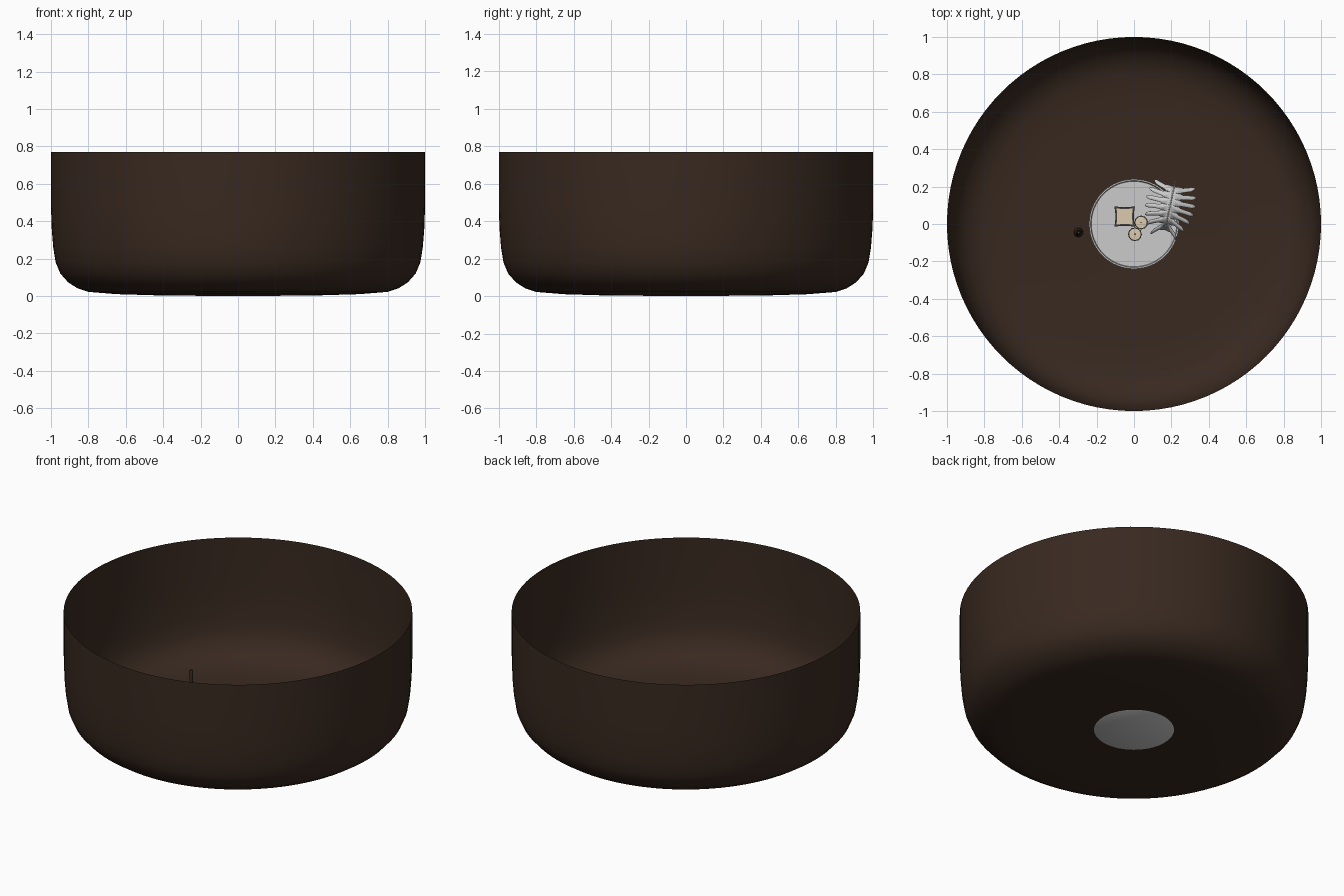
import bpy, bmesh, math
from mathutils import Vector

if "Cube" in bpy.data.objects:
    bpy.data.objects.remove(bpy.data.objects["Cube"])


def material(name, rgb):
    m = bpy.data.materials.new(name)
    m.diffuse_color = (*rgb, 1)
    m.use_nodes = True
    m.node_tree.nodes["Principled BSDF"].inputs["Base Color"].default_value = m.diffuse_color
    return m


BROWN = material("dark_brown", (0.04, 0.022, 0.014))
WAX = material("cream_wax", (0.72, 0.60, 0.42))
DARK = material("dark_metal", (0.06, 0.05, 0.045))


def make_object(name, verts, faces, mat=None, angle=35):
    me = bpy.data.meshes.new(name)
    me.from_pydata(verts, [], faces)
    bm = bmesh.new()
    bm.from_mesh(me)
    bmesh.ops.remove_doubles(bm, verts=bm.verts, dist=1e-5)
    bmesh.ops.recalc_face_normals(bm, faces=bm.faces)
    bm.to_mesh(me)
    bm.free()
    ob = bpy.data.objects.new(name, me)
    bpy.context.collection.objects.link(ob)
    if mat:
        me.materials.append(mat)
    bpy.ops.object.select_all(action='DESELECT')
    ob.select_set(True)
    bpy.context.view_layer.objects.active = ob
    bpy.ops.object.shade_smooth_by_angle(angle=math.radians(angle))
    return ob


def lathe(name, profile, seg, at=(0, 0), mat=None, wave=0, lobes=0):
    """Spin (radius, z) points about a vertical axis; wave gives fluted sides."""
    verts, faces = [], []
    for r, z in profile:
        for i in range(seg):
            a = 2 * math.pi * i / seg
            rr = r * (1 + wave * math.cos(lobes * a))
            verts.append((at[0] + rr * math.cos(a), at[1] + rr * math.sin(a), z))
    for j in range(len(profile) - 1):
        for i in range(seg):
            k = (i + 1) % seg
            faces.append((j * seg + i, j * seg + k, (j + 1) * seg + k, (j + 1) * seg + i))
    for ring in (0, len(profile) - 1):
        if 0 < profile[ring][0] and name != "drum_shell":
            faces.append([ring * seg + i for i in range(seg)])
    return make_object(name, verts, faces, mat)


# Large thin-walled drum, open at the top
lathe("drum_shell", [(0.075, 0.001), (0.45, 0.004), (0.65, 0.01), (0.80, 0.022),
                     (0.86, 0.042), (0.91, 0.075), (0.95, 0.12), (0.975, 0.18),
                     (0.988, 0.26), (0.996, 0.36), (1.0, 0.48), (1.0, 0.77)], 96, mat=BROWN)

# Round tray with a small raised lip
lathe("tray", [(0.0, 0.0), (0.225, 0.0), (0.237, 0.006), (0.24, 0.03),
               (0.232, 0.03), (0.228, 0.014), (0.0, 0.014)], 64)


# Square candle: holder with pinched sides and a cream wax top
def pinched_square(name, half, z0, z1, at, mat):
    n, ring = 8, []
    for side in range(4):
        a = side * math.pi / 2
        for i in range(n):
            t = i / n
            x, y = half * (1 - 0.10 * math.sin(math.pi * t)), half * (2 * t - 1)
            ring.append((at[0] + x * math.cos(a) - y * math.sin(a),
                         at[1] + x * math.sin(a) + y * math.cos(a)))
    m = len(ring)
    verts = [(x, y, z) for z in (z0, z1) for x, y in ring]
    faces = [(i, (i + 1) % m, m + (i + 1) % m, m + i) for i in range(m)]
    faces += [list(range(m)), list(range(m, 2 * m))]
    return make_object(name, verts, faces, mat)


pinched_square("square_candle_holder", 0.055, 0.014, 0.08, (-0.05, 0.04), DARK)
pinched_square("square_candle_wax", 0.044, 0.07, 0.083, (-0.05, 0.04), WAX)

# Two small fluted round candles with wicks
for tag, at in (("a", (0.038, 0.008)), ("b", (0.005, -0.055))):
    lathe("round_candle_holder_" + tag, [(0.0, 0.014), (0.033, 0.014), (0.036, 0.055), (0.0, 0.055)],
          48, at, DARK, 0.04, 12)
    lathe("round_candle_wax_" + tag, [(0.0, 0.05), (0.030, 0.05), (0.030, 0.058), (0.0, 0.060)],
          32, at, WAX)
    lathe("wick_" + tag, [(0.004, 0.055), (0.003, 0.072)], 8, at, DARK)

# Slender bottle-like candlestick beside the tray
lathe("candlestick", [(0.0, 0.004), (0.025, 0.004), (0.025, 0.02), (0.017, 0.05), (0.014, 0.2),
                      (0.010, 0.27), (0.012, 0.325), (0.008, 0.335), (0.0, 0.32)],
      24, (-0.297, -0.045), BROWN)

# Split leaf: curved lobes either side of a midrib
base, tip = Vector((0.215, 0.20)), Vector((0.165, -0.03))
axis = tip - base
side = Vector((-axis.y, axis.x)).normalized()
verts, faces = [], []


def leaf_z(t, w):
    return 0.05 + 0.04 * math.sin(math.pi * t) - 1.2 * w * w


LOBES = 7
for s in (-1, 1):
    for k in range(LOBES):
        t0, t1 = k / LOBES, (k + 1) / LOBES
        tm = (t0 + t1) / 2
        reach = 0.135 * math.sin(math.pi * (0.22 + 0.70 * tm)) ** 0.7
        sweep = -0.15 + 0.40 * tm
        start = len(verts)
        # each lobe: joined at the midrib, separated by a slit, rounded at the end
        for f, gap in ((0, 0), (0.35, 0.0), (0.42, 0.14), (0.85, 0.16), (0.96, 0.28), (1.0, 0.42)):
            for t in (t0 + gap / LOBES, t1 - gap / LOBES):
                w = f * reach
                tt = t + sweep * f * f
                p = base + axis * tt + side * (s * w)
                verts.append((p.x, p.y, leaf_z(t, w)))
        for j in range(5):
            a = start + 2 * j
            faces.append((a, a + 1, a + 3, a + 2))
leaf = make_object("split_leaf", verts, faces)
thick = leaf.modifiers.new("thickness", 'SOLIDIFY')
thick.thickness = 0.003

# Leaf midrib and stalk
curve = bpy.data.curves.new("leaf_stalk", 'CURVE')
curve.dimensions = '3D'
curve.bevel_depth = 0.003
sp = curve.splines.new('POLY')
path = [base + axis * (t / 8) for t in range(-1, 9)]
sp.points.add(len(path) - 1)
for q, (i, p) in zip(sp.points, enumerate(path)):
    q.co = (p.x, p.y, leaf_z((i - 1) / 8, 0), 1)
bpy.context.collection.objects.link(bpy.data.objects.new("leaf_stalk", curve))
